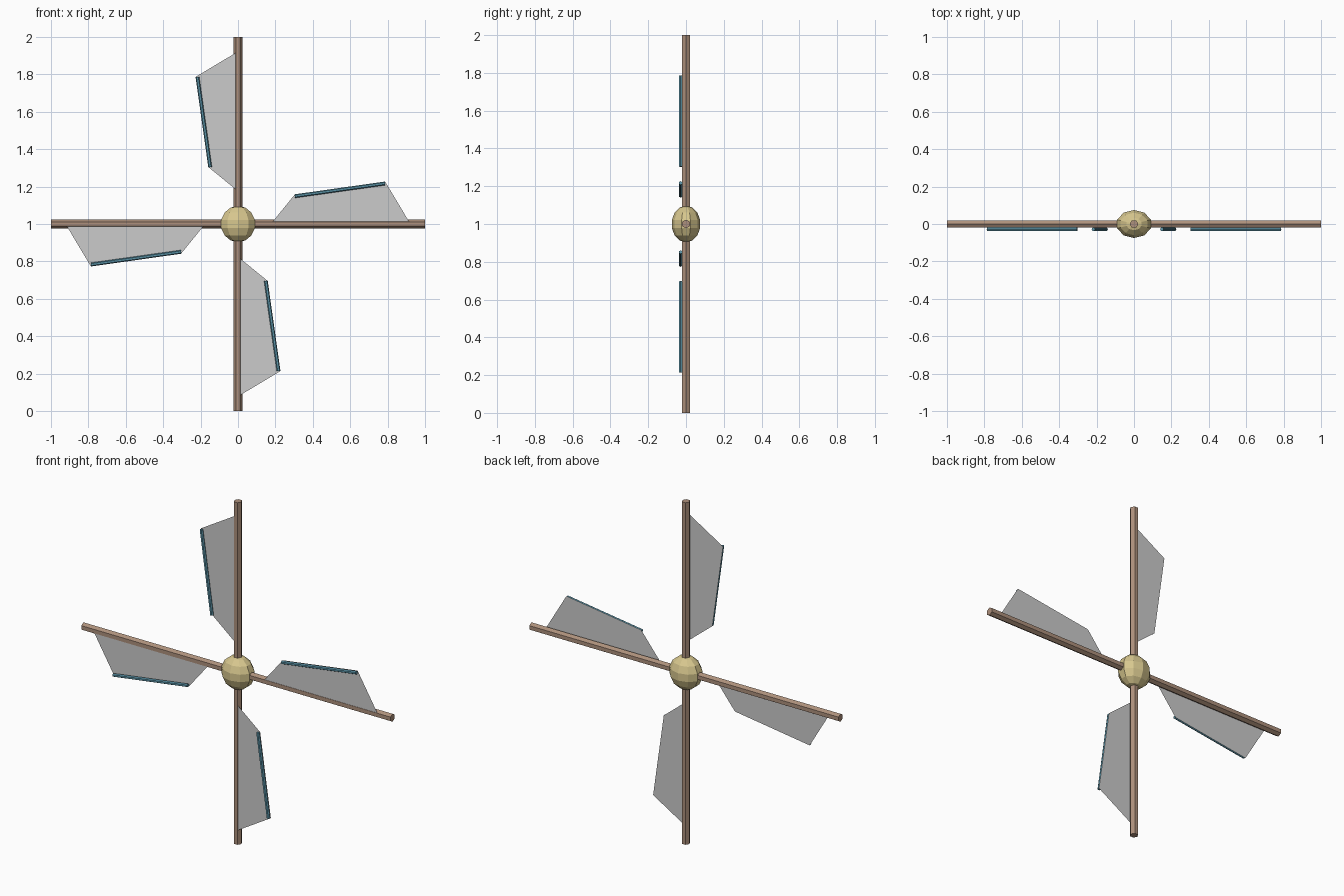
import bpy, math
from mathutils import Vector, Matrix

if "Cube" in bpy.data.objects:
    bpy.data.objects.remove(bpy.data.objects["Cube"])

C = Vector((0, 0, 1))


def material(name, rgb):
    m = bpy.data.materials.new(name)
    m.diffuse_color = (*rgb, 1)
    m.use_nodes = True
    m.node_tree.nodes["Principled BSDF"].inputs["Base Color"].default_value = m.diffuse_color
    return m


wood = material("wood", (0.42, 0.28, 0.2))
brass = material("brass", (0.68, 0.57, 0.27))
blue = material("blue", (0.11, 0.31, 0.41))


def add(name, verts, faces, mat=None, turn=0):
    # Place a part turned about the rotor's y axis
    rot = Matrix.Rotation(turn, 3, 'Y')
    me = bpy.data.meshes.new(name)
    me.from_pydata([rot @ Vector(v) + C for v in verts], [], faces)
    if mat:
        me.materials.append(mat)
    ob = bpy.data.objects.new(name, me)
    bpy.context.collection.objects.link(ob)
    return ob


def hex_bar(name, p, q, r, mat, turn):
    # Six-sided rod with corners pointing sideways in the rotor plane
    p, q = Vector(p), Vector(q)
    front = Vector((0, 1, 0))
    side = front.cross((q - p).normalized())
    ring = [side * r * math.cos(i * math.pi / 3) + front * r * math.sin(i * math.pi / 3)
            for i in range(6)]
    verts = [p + o for o in ring] + [q + o for o in ring]
    faces = [(i, (i + 1) % 6, (i + 1) % 6 + 6, i + 6) for i in range(6)]
    faces += [tuple(range(5, -1, -1)), tuple(range(6, 12))]
    add(name, verts, faces, mat, turn)


# Crossed spars
for n, name in enumerate(("spar_vertical", "spar_horizontal")):
    hex_bar(name, (0, 0, -1), (0, 0, 1), 0.0231, wood, n * math.pi / 2)

# Four sails, each with an edge rod
for n in range(4):
    a = n * math.pi / 2
    y = -0.019
    add(f"sail_{n + 1}",
        [(-0.012, y, 0.185), (-0.157, y, 0.303), (-0.226, y, 0.787), (-0.012, y, 0.915)],
        [(0, 1, 2, 3)], None, a)
    hex_bar(f"sail_edge_{n + 1}", (-0.149, -0.028, 0.304), (-0.217, -0.028, 0.786),
            0.0098, blue, a)

# Faceted hub
bpy.ops.mesh.primitive_uv_sphere_add(segments=10, ring_count=7, radius=1, location=C)
hub = bpy.context.object
hub.name = "hub"
hub.scale = (0.097, 0.077, 0.097)
hub.data.materials.append(brass)
